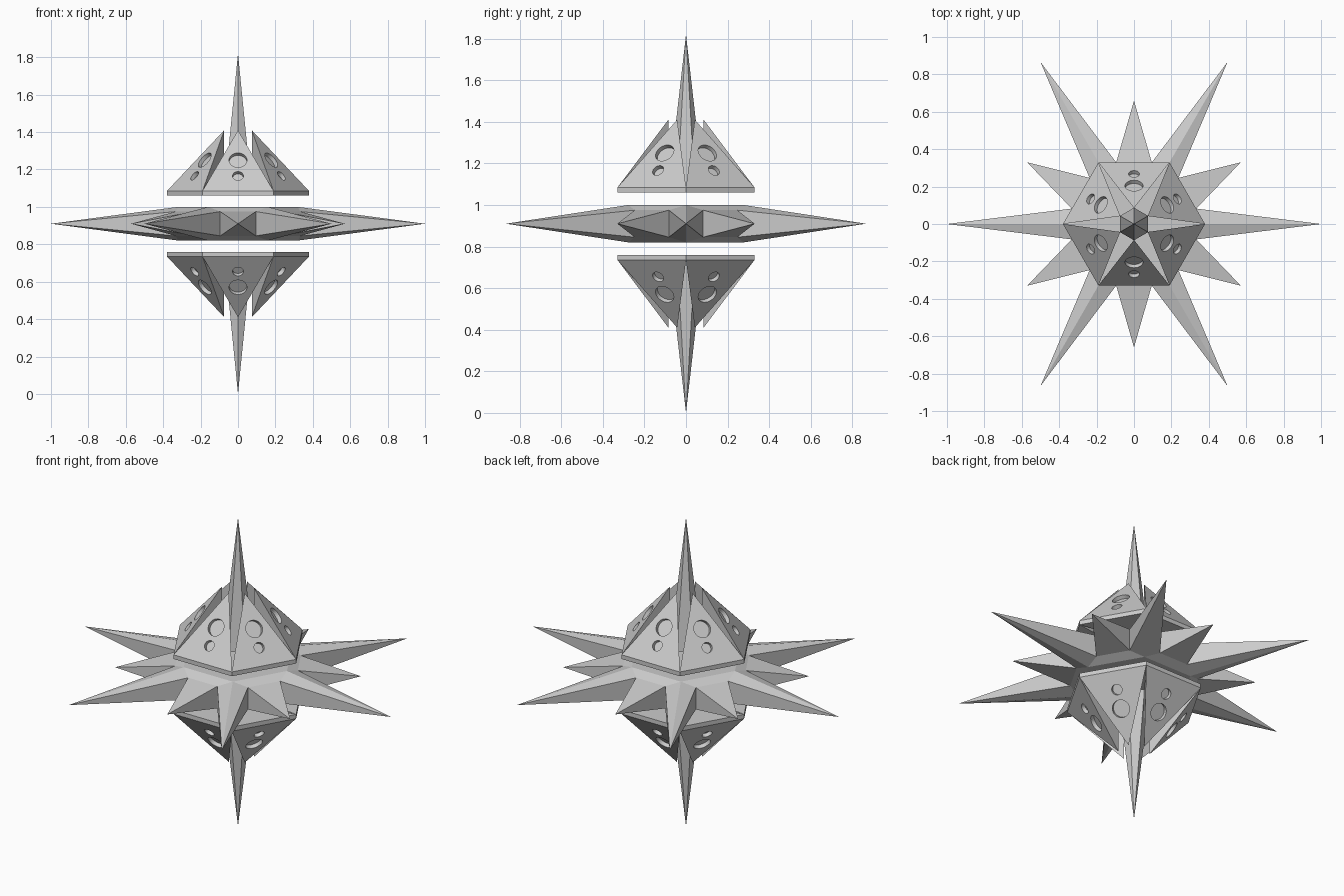
import bpy, bmesh
from math import pi, radians, cos, sin
from mathutils import Matrix, Vector

if "Cube" in bpy.data.objects:
    bpy.data.objects.remove(bpy.data.objects["Cube"])

MID = 0.91           # height of the symmetry plane
R = 0.38             # hexagon corner radius
AP = R * cos(pi / 6) # hexagon side distance


def add_object(name, mesh, matrix=None):
    ob = bpy.data.objects.new(name, mesh)
    bpy.context.collection.objects.link(ob)
    ob.matrix_world = Matrix.Translation((0, 0, MID)) @ (matrix or Matrix())
    return ob


def hull_mesh(name, pts):
    bm = bmesh.new()
    for p in pts:
        bm.verts.new(p)
    res = bmesh.ops.convex_hull(bm, input=bm.verts[:])
    junk = {e for e in res["geom_interior"] + res["geom_unused"]
            if isinstance(e, bmesh.types.BMVert)}
    bmesh.ops.delete(bm, geom=list(junk), context='VERTS')
    bmesh.ops.dissolve_limit(bm, angle_limit=radians(0.5),
                             verts=bm.verts[:], edges=bm.edges[:])
    bmesh.ops.recalc_face_normals(bm, faces=bm.faces[:])
    me = bpy.data.meshes.new(name)
    bm.to_mesh(me)
    bm.free()
    return me


def turn(deg):
    return Matrix.Rotation(radians(deg), 4, 'Z')


S = (-1, 1)
HW, HZ = 0.095, 0.065    # half width and half height of a short spike's base
CR, CZ = 0.32, 0.09      # flat hexagon on top and bottom of the ring

# Middle ring core
base = [Vector((AP, s * HW, t * HZ)) for s in S for t in S]
core = [turn(30 + 60 * k) @ p for k in range(6) for p in base]
core += [turn(60 * k) @ Vector((CR, 0, t * CZ)) for k in range(6) for t in S]
add_object("ring_core", hull_mesh("ring_core", core))

# Long spikes at the corners, short spikes on the sides
side = turn(30) @ Vector((AP, -HW, 0))
long_me = hull_mesh("long_spike", [(1, 0, 0)] + [(CR, 0, t * CZ) for t in S] +
                    [(side.x, s * side.y, t * HZ) for s in S for t in S])
short_me = hull_mesh("short_spike", [Vector((0.66, 0, 0))] + base)
for k in range(6):
    add_object(f"long_spike_{k}", long_me, turn(60 * k))
    add_object(f"short_spike_{k}", short_me, turn(60 * k + 30))

# Wedge panel with two round recesses in its sloping face
foot, tip = Vector((AP, 0, 0.175)), Vector((0.085, 0, 0.50))
panel = add_object("panel_blank", hull_mesh("panel_blank",
    [(AP, s * R / 2, z) for s in S for z in (0.15, 0.175)] +
    [(tip.x, 0, 0.15), tip]))
slope = (tip - foot).normalized()
normal = Vector((-slope.x and slope.z, 0, -slope.x))
cutters = []
for z, r in ((0.34, 0.048), (0.256, 0.029)):
    c = foot.lerp(tip, (z - foot.z) / (tip.z - foot.z)) + normal * 0.028
    bm = bmesh.new()
    bmesh.ops.create_cone(bm, cap_ends=True, segments=32,
                          radius1=r, radius2=r, depth=0.1)
    me = bpy.data.meshes.new("recess_cutter")
    bm.to_mesh(me)
    bm.free()
    cut = add_object("recess_cutter", me, Matrix.Translation(c) @
                     normal.to_track_quat('Z', 'Y').to_matrix().to_4x4())
    cut.hide_render = True
    mod = panel.modifiers.new("recess", 'BOOLEAN')
    mod.object = cut
    mod.operation = 'DIFFERENCE'
    mod.solver = 'EXACT'
    cutters.append(cut)
bpy.context.view_layer.update()
panel_me = bpy.data.meshes.new_from_object(
    panel.evaluated_get(bpy.context.evaluated_depsgraph_get()))
for ob in cutters + [panel]:
    bpy.data.objects.remove(ob)

# Upper and lower caps: six panels around a hexagonal pole spike
pole_me = hull_mesh("pole_spike", [(0, 0, 0.91)] + [
    (0.087 * cos(a), 0.087 * sin(a), 0.15)
    for a in (radians(30 + 60 * k) for k in range(6))])
for label, flip in (("upper", Matrix()), ("lower", Matrix.Rotation(pi, 4, 'X'))):
    add_object(f"{label}_pole_spike", pole_me, flip)
    for k in range(6):
        add_object(f"{label}_panel_{k}", panel_me, flip @ turn(30 + 60 * k))
